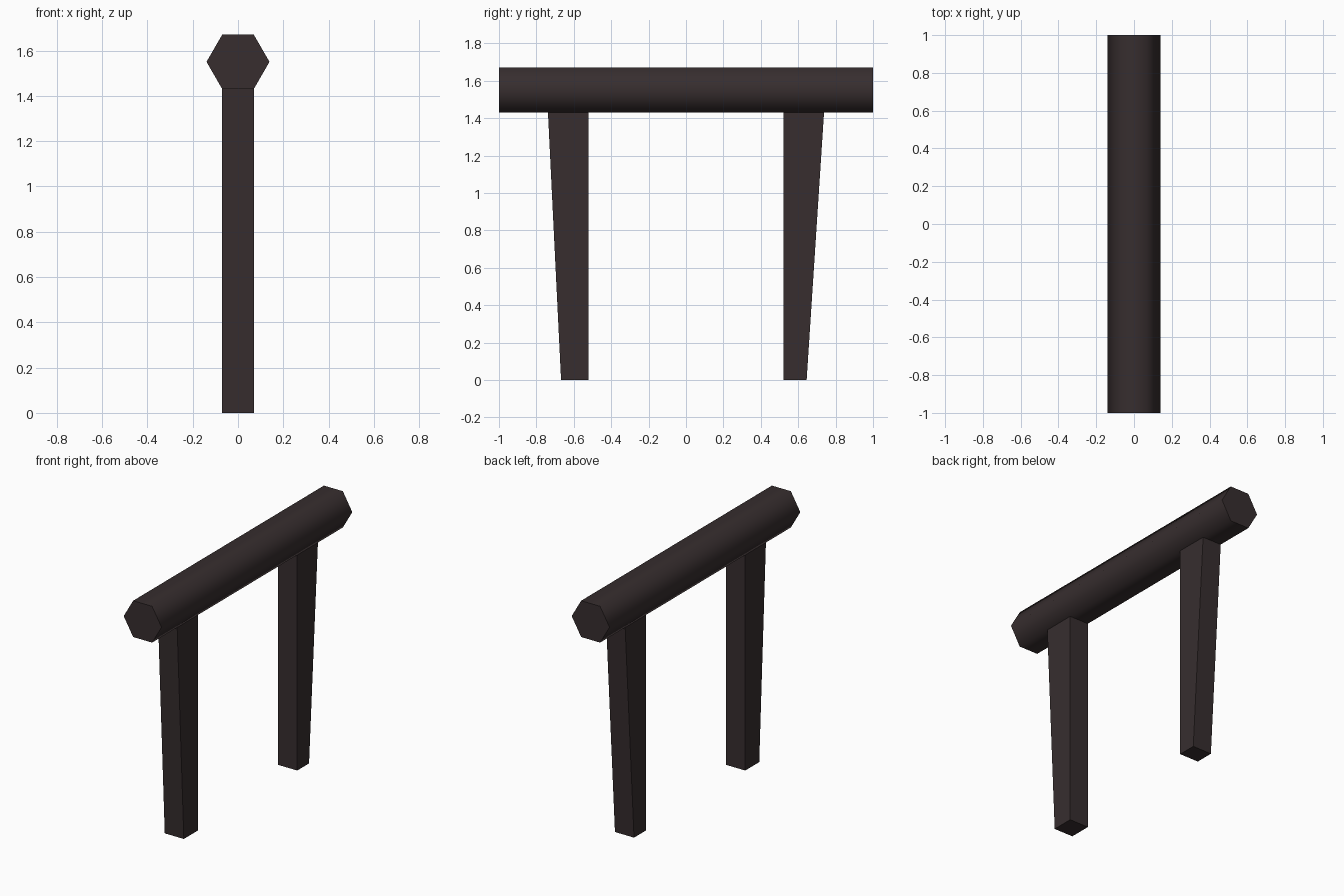
import bpy, bmesh, math

if "Cube" in bpy.data.objects:
    bpy.data.objects.remove(bpy.data.objects["Cube"])

mat = bpy.data.materials.new("dark brown")
mat.diffuse_color = (0.038, 0.027, 0.028, 1)
mat.use_nodes = True
mat.node_tree.nodes["Principled BSDF"].inputs["Base Color"].default_value = mat.diffuse_color


def extrude_profile(name, points, direction):
    """Extrude a planar polygon along a direction vector into a closed solid."""
    bm = bmesh.new()
    face = bm.faces.new([bm.verts.new(p) for p in points])
    ext = bmesh.ops.extrude_face_region(bm, geom=[face], use_keep_orig=True)
    verts = [g for g in ext["geom"] if isinstance(g, bmesh.types.BMVert)]
    bmesh.ops.translate(bm, verts=verts, vec=direction)
    bmesh.ops.recalc_face_normals(bm, faces=bm.faces)
    mesh = bpy.data.meshes.new(name)
    bm.to_mesh(mesh)
    bm.free()
    mesh.materials.append(mat)
    obj = bpy.data.objects.new(name, mesh)
    bpy.context.collection.objects.link(obj)
    return obj


# Hexagonal beam along y, smooth around its sides with sharp end caps
R, BEAM_Z = 0.139, 1.55
hexagon = [(R * math.cos(math.radians(60 * i)), -1,
            BEAM_Z + R * math.sin(math.radians(60 * i))) for i in range(6)]
beam = extrude_profile("beam", hexagon, (0, 2, 0))
bpy.context.view_layer.objects.active = beam
beam.select_set(True)
bpy.ops.object.shade_smooth_by_angle(angle=math.radians(65))

# Two legs: straight inner side, outer side tapering towards the foot
HALF = 0.07
LEG_TOP = BEAM_Z - R * math.sin(math.radians(60))
for name, side, foot in (("front_leg", -1, 0.668), ("back_leg", 1, 0.645)):
    outline = [(0.521, 0), (foot, 0), (0.738, LEG_TOP), (0.521, LEG_TOP)]
    extrude_profile(name, [(-HALF, side * y, z) for y, z in outline],
                    (2 * HALF, 0, 0))
